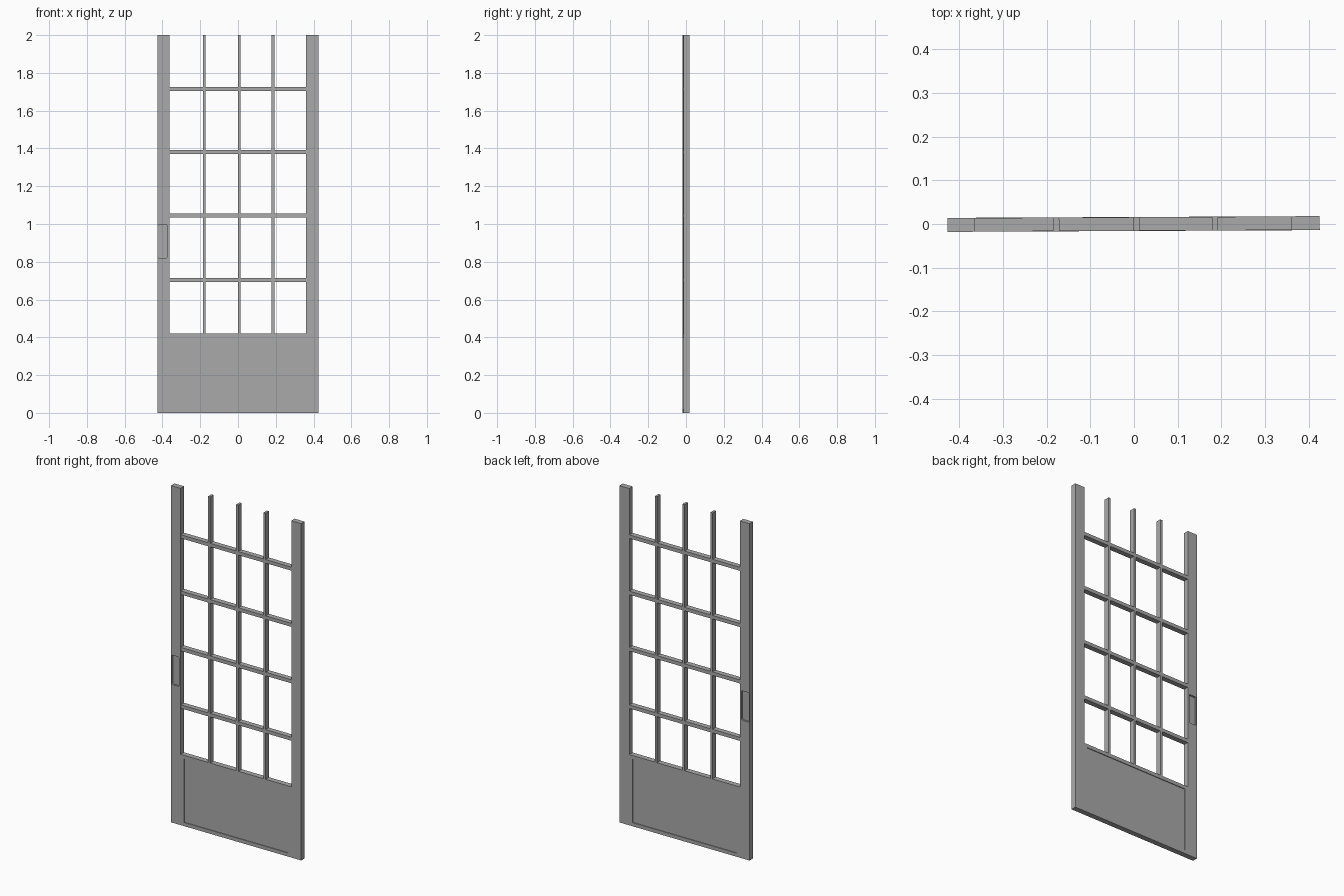
import bpy, bmesh
from mathutils import Matrix

if "Cube" in bpy.data.objects:
    bpy.data.objects.remove(bpy.data.objects["Cube"], do_unlink=True)

grey = bpy.data.materials.new("plain_grey")
grey.use_nodes = True
COLOUR = (0.4, 0.4, 0.4, 1)
grey.diffuse_color = COLOUR
grey.node_tree.nodes["Principled BSDF"].inputs["Base Color"].default_value = COLOUR

DEPTH = 0.032
LEFT, RIGHT = -0.427, 0.425          # outer edges of the door
IN_LEFT, IN_RIGHT = -0.364, 0.36     # inner edges of the stiles
HEIGHT, KICK = 2.0, 0.42
TURN = Matrix.Rotation(0.0047, 4, "Z")   # door stands very slightly ajar


def finish(name, bm):
    bmesh.ops.recalc_face_normals(bm, faces=bm.faces)
    bm.transform(TURN)
    mesh = bpy.data.meshes.new(name)
    bm.to_mesh(mesh)
    bm.free()
    mesh.materials.append(grey)
    obj = bpy.data.objects.new(name, mesh)
    bpy.context.collection.objects.link(obj)
    return obj


def box(x0, x1, z0, z1, depth=DEPTH, y=0):
    bm = bmesh.new()
    size = Matrix.Diagonal((x1 - x0, depth, z1 - z0, 1))
    place = Matrix.Translation(((x0 + x1) / 2, y, (z0 + z1) / 2))
    bmesh.ops.create_cube(bm, size=1, matrix=place @ size)
    return bm


# Stiles
left_stile = finish("handle_stile", box(LEFT, IN_LEFT, 0, HEIGHT))
finish("hinge_stile", box(IN_RIGHT, RIGHT, 0, HEIGHT))

# Kick board with a shallow sunken panel on both sides
bm = box(IN_LEFT, IN_RIGHT, 0, KICK)
bm.normal_update()
sides = [f for f in bm.faces if abs(f.normal.y) > 0.9]
bmesh.ops.inset_individual(bm, faces=sides, thickness=0.03)
bmesh.ops.inset_individual(bm, faces=sides, thickness=0.0005, depth=-0.004)
finish("kick_board", bm)

# Glazing bars
for i, x in enumerate((-0.178, 0.006, 0.185)):
    finish(f"upright_bar_{i + 1}", box(x - 0.007, x + 0.007, KICK, HEIGHT))
for i, z in enumerate((0.704, 1.045, 1.38, 1.714)):
    finish(f"cross_bar_{i + 1}",
           box(IN_LEFT, IN_RIGHT, z - 0.0105, z + 0.0105, DEPTH - 0.001))

# Sunken finger pulls with rounded corners, front and back
for side, y in (("front", -DEPTH / 2), ("back", DEPTH / 2)):
    bm = box(-0.423, -0.375, 0.82, 0.995, 0.022, y)
    corners = [e for e in bm.edges
               if abs(e.verts[0].co.y - e.verts[1].co.y) > 0.01]
    bmesh.ops.bevel(bm, geom=corners, offset=0.006, segments=3,
                    profile=0.5, affect="EDGES")
    cutter = finish(f"{side}_pull_cutter", bm)
    cutter.hide_render = True
    cutter.hide_set(True)
    cut = left_stile.modifiers.new(f"{side}_pull", "BOOLEAN")
    cut.operation = "DIFFERENCE"
    cut.solver = "EXACT"
    cut.object = cutter

# Apply the cuts and remove the cutters
bpy.context.view_layer.objects.active = left_stile
left_stile.select_set(True)
for name in [m.name for m in left_stile.modifiers]:
    cutter = left_stile.modifiers[name].object
    bpy.ops.object.modifier_apply(modifier=name)
    bpy.data.objects.remove(cutter, do_unlink=True)
